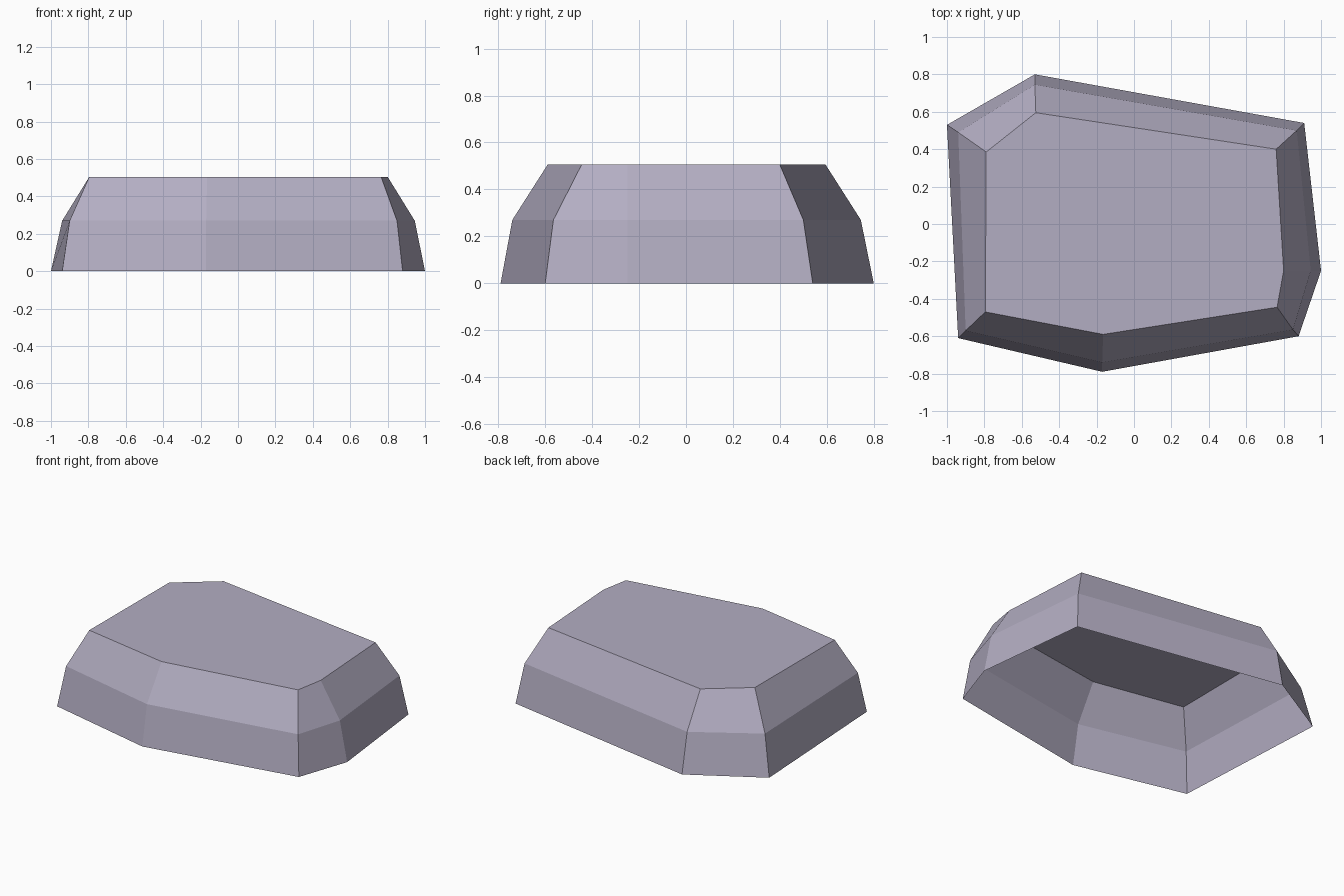
import bpy
import bmesh

cube = bpy.data.objects.get("Cube")
if cube:
    bpy.data.objects.remove(cube, do_unlink=True)

# Stone colour
stone = bpy.data.materials.new("lilac_grey_stone")
stone.use_nodes = True
colour = (0.45, 0.42, 0.54, 1.0)
stone.diffuse_color = colour
stone.node_tree.nodes["Principled BSDF"].inputs["Base Color"].default_value = colour

# Seven-sided outlines, from the ground up to the flat top
base = [(-1, 0.53), (-0.94, -0.61), (-0.17, -0.79), (0.88, -0.6),
        (1, -0.25), (0.91, 0.54), (-0.53, 0.8)]
shoulder = [(-0.94, 0.49), (-0.9, -0.57), (-0.17, -0.74), (0.85, -0.565),
            (0.945, -0.25), (0.87, 0.5), (-0.53, 0.745)]
top = [(-0.79, 0.385), (-0.795, -0.47), (-0.165, -0.59), (0.765, -0.445),
       (0.8, -0.25), (0.76, 0.4), (-0.525, 0.595)]


def build_shell(name, layers, material):
    """Join stacked outlines with side faces and cap the top; the underside stays open."""
    bm = bmesh.new()
    rings = [[bm.verts.new((x, y, z)) for x, y in outline] for outline, z in layers]
    for low, high in zip(rings, rings[1:]):
        for i in range(len(low)):
            j = (i + 1) % len(low)
            bm.faces.new((low[i], low[j], high[j], high[i]))
    bm.faces.new(rings[-1])
    mesh = bpy.data.meshes.new(name)
    bm.to_mesh(mesh)
    bm.free()
    mesh.materials.append(material)
    obj = bpy.data.objects.new(name, mesh)
    bpy.context.collection.objects.link(obj)
    return obj


# Flat-topped rock, hollow underneath
build_shell("flat_rock", [(base, 0), (shoulder, 0.27), (top, 0.505)], stone)
